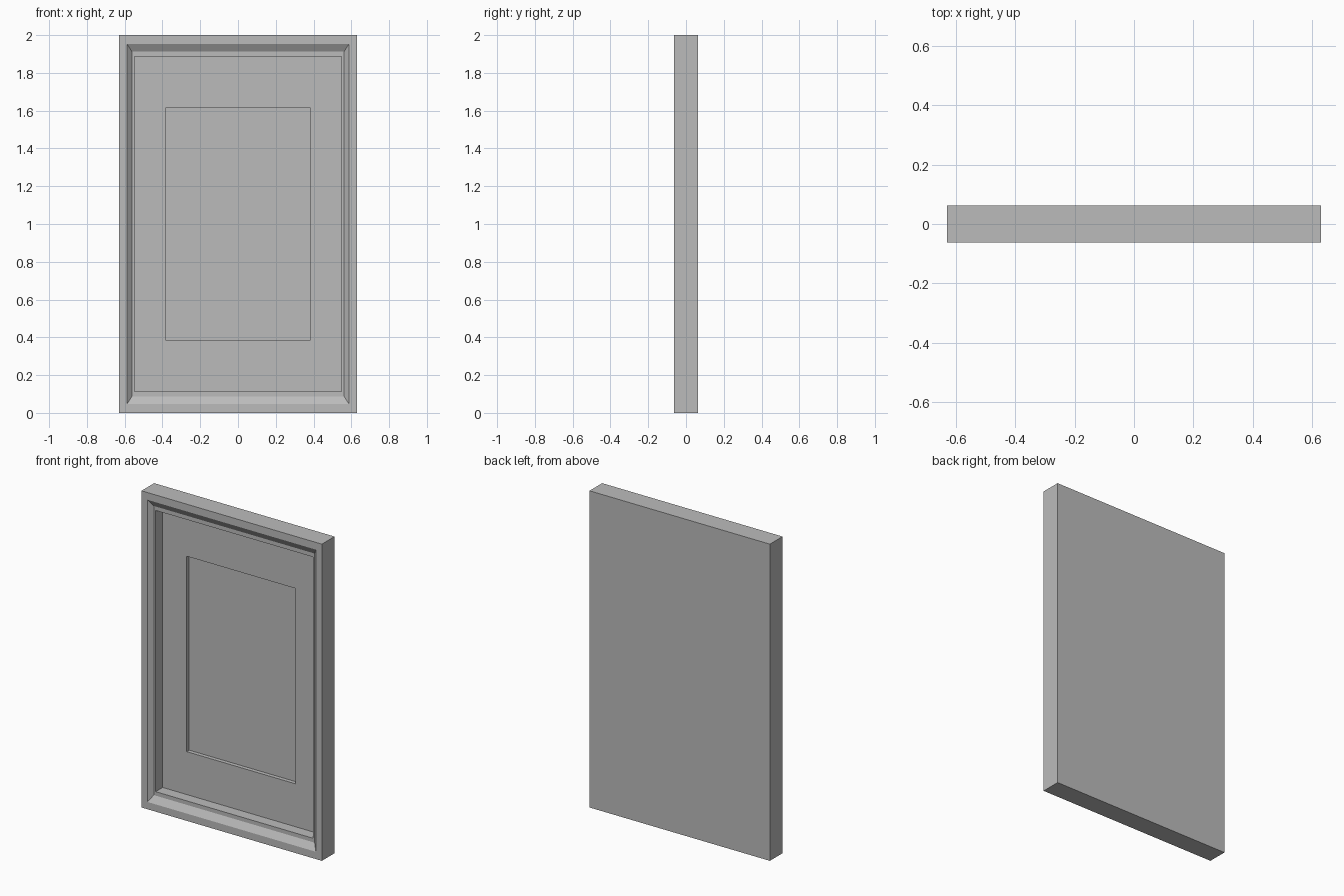
import bpy
import bmesh

cube = bpy.data.objects.get("Cube")
if cube:
    bpy.data.objects.remove(cube, do_unlink=True)

GREY = (0.5, 0.5, 0.5, 1.0)
grey = bpy.data.materials.new("plain grey")
grey.use_nodes = True
grey.diffuse_color = GREY
grey.node_tree.nodes["Principled BSDF"].inputs["Base Color"].default_value = GREY

CENTRE_Z = 1.0
FRONT, BACK = -0.063, 0.063


def stepped_panel(name, rings, cap_start=False, cap_end=False):
    """Join nested rectangles, each (half width, half height, y)."""
    bm = bmesh.new()
    loops = []
    for w, h, y in rings:
        corners = ((-w, -h), (w, -h), (w, h), (-w, h))
        loops.append([bm.verts.new((x, y, CENTRE_Z + z)) for x, z in corners])
    for a, b in zip(loops, loops[1:]):
        for i in range(4):
            j = (i + 1) % 4
            bm.faces.new((a[i], a[j], b[j], b[i]))
    if cap_start:
        bm.faces.new(loops[0][::-1])
    if cap_end:
        bm.faces.new(loops[-1])
    mesh = bpy.data.meshes.new(name)
    bm.to_mesh(mesh)
    bm.free()
    mesh.materials.append(grey)
    obj = bpy.data.objects.new(name, mesh)
    bpy.context.collection.objects.link(obj)
    return obj


# Depths of the recessed layers
LIP = FRONT + 0.025
MAT = FRONT + 0.095
PICTURE = FRONT + 0.12

# Moulding: closed back, outer sides, front border, sloped bevel, lip, inner wall
stepped_panel("frame", [
    (0.63, 1.0, BACK),
    (0.63, 1.0, FRONT),
    (0.588, 0.954, FRONT),
    (0.562, 0.913, LIP),
    (0.549, 0.888, LIP),
    (0.549, 0.888, MAT),
], cap_start=True)

# Mat with its window opening
stepped_panel("mat", [
    (0.549, 0.888, MAT),
    (0.381, 0.617, MAT),
    (0.381, 0.617, PICTURE),
])

# Blank picture sheet behind the window
stepped_panel("picture", [(0.381, 0.617, PICTURE)], cap_end=True)
